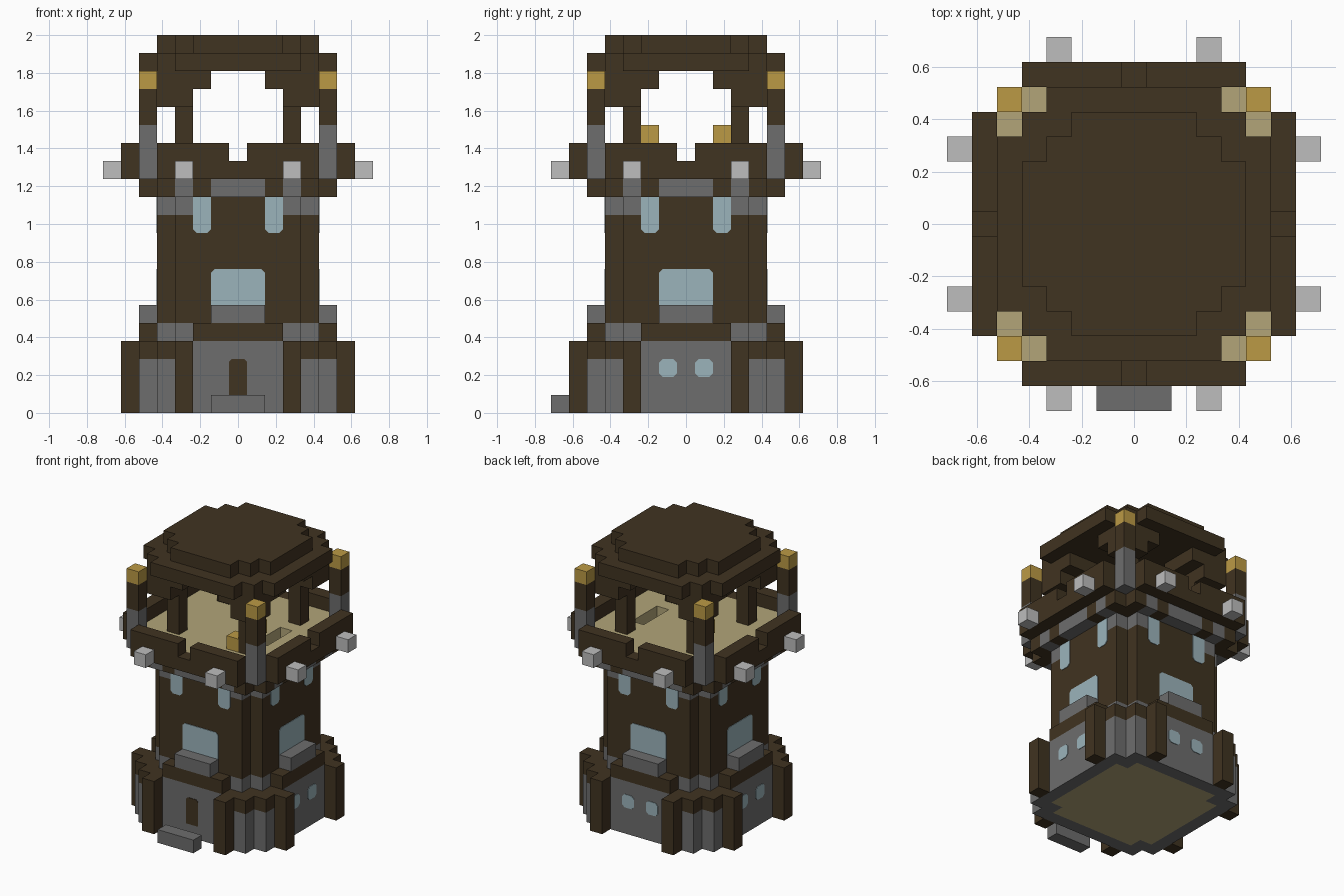
import bpy, bmesh
from math import pi
from mathutils import Matrix, Vector

U = 2 / 21  # block size

cube = bpy.data.objects.get("Cube")
if cube:
    bpy.data.objects.remove(cube)


def material(name, r, g, b):
    m = bpy.data.materials.new(name)
    m.use_nodes = True
    m.diffuse_color = (r, g, b, 1)
    m.node_tree.nodes["Principled BSDF"].inputs["Base Color"].default_value = (r, g, b, 1)
    return m


BROWN = material("dark timber", .051, .033, .015)
GREY = material("stone", .153, .153, .153)
PALE = material("pale lantern", .51, .51, .51)
GOLD = material("gold", .5, .323, .06)
GLASS = material("pale blue glass", .33, .456, .497)
TAN = material("tan floor", .445, .376, .19)


def finish(name, bm, mat):
    mesh = bpy.data.meshes.new(name)
    bmesh.ops.recalc_face_normals(bm, faces=bm.faces)
    bm.to_mesh(mesh)
    bm.free()
    mesh.materials.append(mat)
    ob = bpy.data.objects.new(name, mesh)
    bpy.context.collection.objects.link(ob)
    return ob


def blocks(name, mat, boxes, turns=1):
    """Boxes given as inclusive block ranges (x, X, y, Y, z, Z), repeated by quarter turns."""
    bm = bmesh.new()
    for k in range(turns):
        rot = Matrix.Rotation(k * pi / 2, 4, 'Z')
        for x, X, y, Y, z, Z in boxes:
            size = Vector((X - x + 1, Y - y + 1, Z - z + 1)) * U
            mid = Vector((x + X, y + Y, z + Z + 1)) * U / 2
            bmesh.ops.create_cube(bm, size=1, matrix=rot @ Matrix.Translation(mid) @ Matrix.Diagonal(size.to_4d()))
    return finish(name, bm, mat)


def both(x, X, *rest):
    """A box and its mirror image across x."""
    return [(x, X, *rest), (-X, -x, *rest)]


def plate(name, mat, panes, face, top, bottom, sides):
    """Thin panels (x0, x1, z0, z1 in blocks) with clipped corners on the wall at depth face."""
    bm = bmesh.new()
    for k in sides:
        rot = Matrix.Rotation(k * pi / 2, 4, 'Z')
        for a, b, c, d in panes:
            t, s = top, bottom
            outline = [(a + s, c), (b - s, c), (b, c + s), (b, d - t),
                       (b - t, d), (a + t, d), (a, d - t), (a, c + s)]
            verts = [bm.verts.new(rot @ Vector((x * U, -face * U - .004, z * U))) for x, z in outline]
            f = bm.faces.new(verts)
            out = bmesh.ops.extrude_face_region(bm, geom=[f])
            back = [v for v in out["geom"] if isinstance(v, bmesh.types.BMVert)]
            bmesh.ops.translate(bm, verts=back, vec=rot @ Vector((0, .006, 0)))
    bmesh.ops.remove_doubles(bm, verts=bm.verts, dist=1e-5)
    return finish(name, bm, mat)


# Base
blocks("base_wall", GREY, [(-2, 2, -5, -5, 0, 3)] + both(3, 4, -5, -5, 0, 2), 4)
blocks("base_corner_fill", GREY, [(4, 4, 4, 4, 0, 2)], 4)
blocks("base_floor", TAN, [(-3, 3, -4, 4, 0, 0), (-4, 4, -3, 3, 0, 0)])
blocks("base_roof", BROWN, [(-4, 4, -4, 4, 3, 3)])
blocks("base_corner_rim", BROWN, both(3, 4, -5, -5, 3, 3), 4)
blocks("buttress", BROWN, both(3, 3, -6, -6, 0, 3), 4)
blocks("door_step", GREY, [(-1, 1, -7, -7, 0, 0)])
plate("door", BROWN, [(-.5, .5, 1, 3)], 5.5, .15, 0, [0])
plate("base_window", GLASS, [(-1.5, -.5, 2, 3), (.5, 1.5, 2, 3)], 5.5, .2, .2, [1, 2, 3])

# Tower shaft
blocks("shaft_skirt", BROWN, [(-2, 2, -5, 5, 4, 4), (-5, 5, -2, 2, 4, 4)])
corner = [(3, 3, 3, 4), (4, 4, 3, 3)]
blocks("shaft_foot_corner", GREY, [c + (4, 4) for c in corner], 4)
blocks("window_ledge", GREY, [(-1, 1, -5, -5, 5, 5)], 4)
blocks("shaft", BROWN, [(-3, 3, -4, 4, 5, 10), (-4, 4, -3, 3, 5, 10)])
blocks("shaft_top", BROWN, [(-2, 2, -4, 4, 11, 11), (-4, 4, -2, 2, 11, 11)])
blocks("shaft_top_corner", GREY, [c + (11, 11) for c in corner], 4)
plate("large_window", GLASS, [(-1.5, 1.5, 6, 8)], 4.5, .2, 0, range(4))
plate("tall_window", GLASS, [(-2.5, -1.5, 10, 12), (1.5, 2.5, 10, 12)], 4.5, 0, .2, range(4))

# Corbel ring below the lookout
blocks("corbel_core", BROWN, [(-4, 4, -4, 4, 12, 12)])
blocks("corbel_timber", BROWN, both(4, 4, -5, -5, 12, 12) + both(2, 2, -5, -5, 12, 12), 4)
blocks("corbel_stone", GREY, [(-1, 1, -5, -5, 12, 12)] + both(3, 3, -5, -5, 12, 12), 4)

# Lookout floor with a hatch, parapet and lanterns
blocks("lookout_floor", TAN, [(-5, 2, -4, 4, 13, 13), (4, 5, -4, 4, 13, 13), (3, 3, -4, -2, 13, 13),
                              (3, 3, 2, 4, 13, 13), (-4, 4, -5, -5, 13, 13), (-4, 4, 5, 5, 13, 13)])
blocks("parapet", BROWN, [(-4, 4, -6, -6, 13, 13)] + both(1, 4, -6, -6, 14, 14), 4)
blocks("lantern", PALE, both(3, 3, -7, -7, 13, 13), 4)

# Corner posts and inner columns
blocks("post_stone", GREY, [(5, 5, 5, 5, 13, 15)], 4)
blocks("post_timber", BROWN, [(5, 5, 5, 5, 16, 17)], 4)
blocks("post_cap", GOLD, [(5, 5, 5, 5, 18, 18)], 4)
blocks("inner_column", BROWN, [(3, 3, 3, 3, 14, 16)], 4)
blocks("roof_brace", BROWN, [(3, 4, 3, 4, 17, 17), (2, 4, 2, 4, 18, 18)], 4)
blocks("gold_fitting", GOLD, [(3, 3, -2, -2, 15, 15), (-3, -3, 2, 2, 15, 15), (2, 2, -3, -3, 14, 14)])

# Stepped roof
blocks("roof_lower", BROWN, [(-3, 3, -5, 5, 19, 19), (-4, 4, -4, 4, 19, 19), (-5, 5, -3, 3, 19, 19)])
blocks("roof_upper", BROWN, [(-2, 2, -4, 4, 20, 20), (-3, 3, -3, 3, 20, 20), (-4, 4, -2, 2, 20, 20)])
